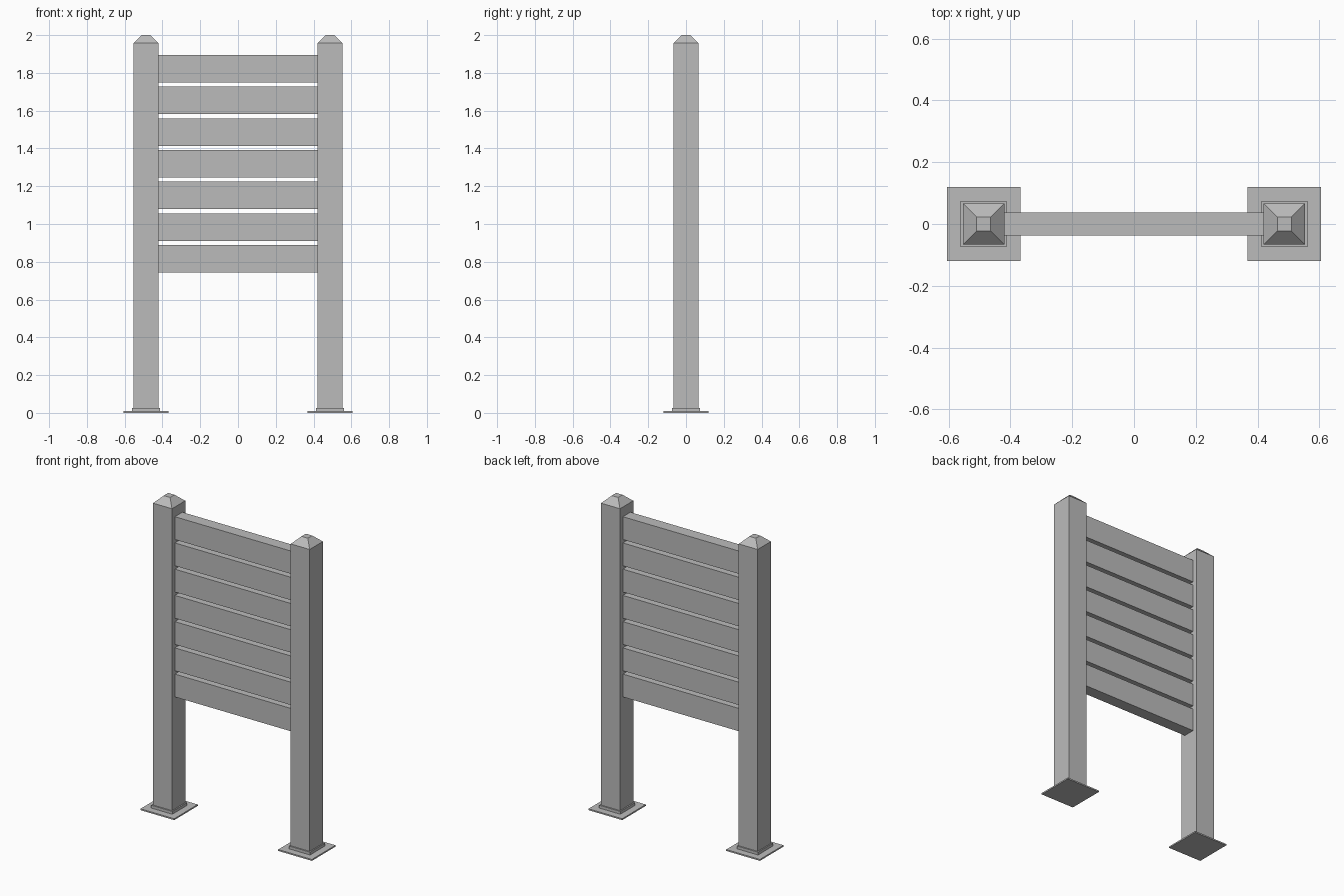
import bpy, bmesh

if "Cube" in bpy.data.objects:
    bpy.data.objects.remove(bpy.data.objects["Cube"])

grey = bpy.data.materials.new("plain_grey")
grey.diffuse_color = (0.5, 0.5, 0.5, 1.0)
grey.use_nodes = True
grey.node_tree.nodes["Principled BSDF"].inputs["Base Color"].default_value = grey.diffuse_color

POST_X = 0.487      # post centre distance from the middle
POST_W = 0.134      # post width


def frustum(name, x, z0, z1, bottom, top):
    """Four-sided block; bottom and top are (x size, y size)."""
    bm = bmesh.new()
    rings = []
    for z, (w, d) in ((z0, bottom), (z1, top)):
        rings.append([bm.verts.new((x + sx * w / 2, sy * d / 2, z))
                      for sx, sy in ((-1, -1), (1, -1), (1, 1), (-1, 1))])
    low, high = rings
    bm.faces.new(low[::-1])
    bm.faces.new(high)
    for i in range(4):
        j = (i + 1) % 4
        bm.faces.new((low[i], low[j], high[j], high[i]))
    mesh = bpy.data.meshes.new(name)
    bm.to_mesh(mesh)
    bm.free()
    mesh.materials.append(grey)
    obj = bpy.data.objects.new(name, mesh)
    bpy.context.collection.objects.link(obj)


def block(name, x, z0, z1, w, d):
    frustum(name, x, z0, z1, (w, d), (w, d))


# posts with foot plate, collar and bevelled cap
for side, x in (("left", -POST_X), ("right", POST_X)):
    block(side + "_foot_plate", x, 0.0, 0.009, 0.238, 0.238)
    block(side + "_collar", x, 0.009, 0.027, 0.15, 0.15)
    block(side + "_post", x, 0.027, 1.957, POST_W, POST_W)
    frustum(side + "_post_cap", x, 1.957, 2.0, (POST_W, POST_W), (0.045, 0.045))

# seven horizontal slats between the posts
for i in range(7):
    top = 1.895 - i * 0.1677
    block(f"slat_{i + 1}", 0.0, top - 0.146, top, 2 * POST_X - POST_W, 0.076)
